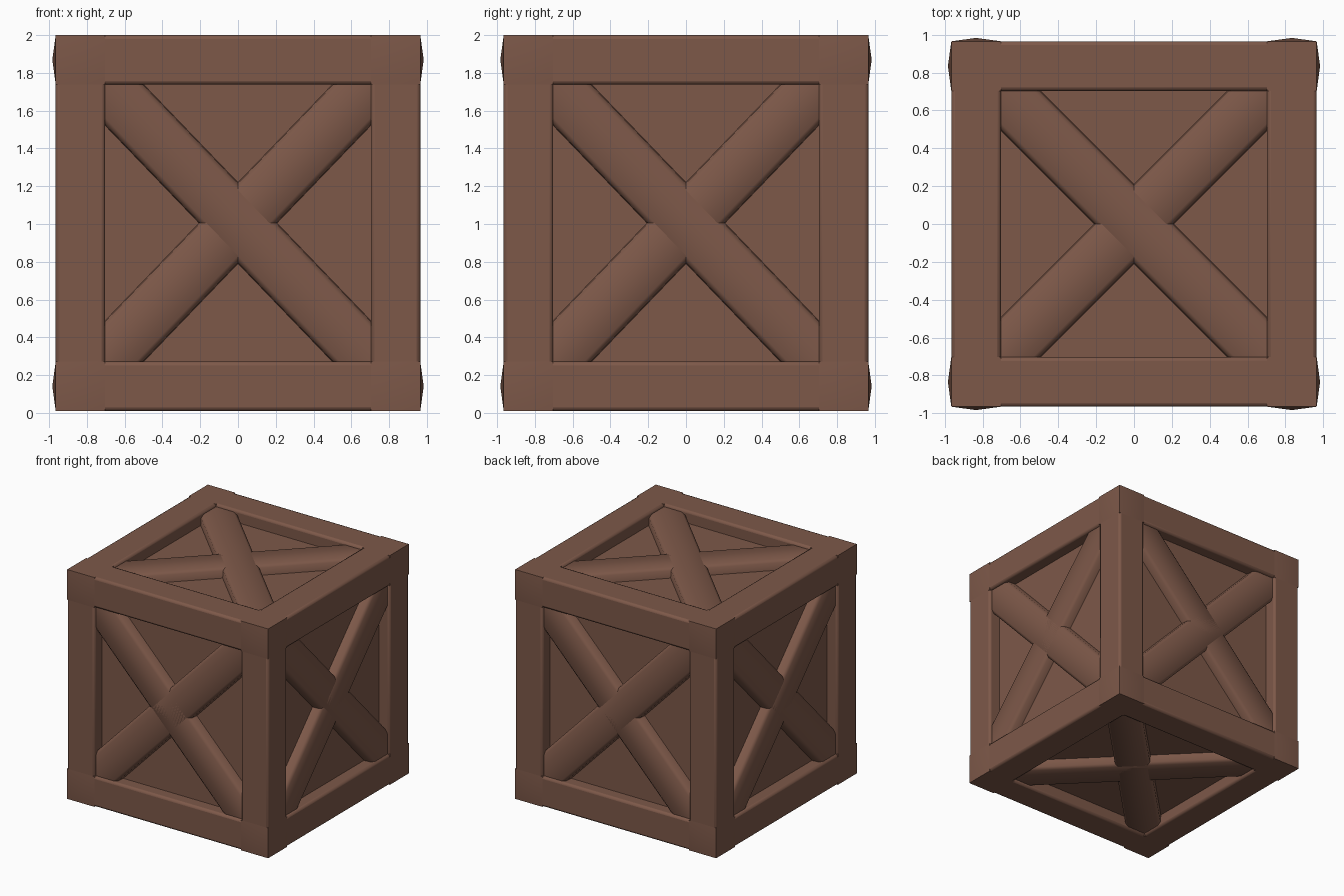
import bpy, bmesh, math
from mathutils import Matrix, Vector

if "Cube" in bpy.data.objects:
    bpy.data.objects.remove(bpy.data.objects["Cube"])

H = Vector((0.965, 0.965, 0.995))   # half size of the crate
CEN = Vector((0, 0, 1.005))
W = 0.262                           # frame beam width
PANEL, BRACE = 0.105, 0.022         # depth of panel and brace below the frame

wood = bpy.data.materials.new("brown wood")
wood.diffuse_color = (0.205, 0.098, 0.066, 1)
wood.use_nodes = True
wood.node_tree.nodes["Principled BSDF"].inputs["Base Color"].default_value = wood.diffuse_color


def finish(bm, name, bevel=0.0):
    bmesh.ops.recalc_face_normals(bm, faces=bm.faces)
    me = bpy.data.meshes.new(name)
    bm.to_mesh(me)
    bm.free()
    ob = bpy.data.objects.new(name, me)
    bpy.context.collection.objects.link(ob)
    me.materials.append(wood)
    if bevel:
        m = ob.modifiers.new("soft edges", 'BEVEL')
        m.width, m.segments = bevel, 2
    bpy.ops.object.select_all(action='DESELECT')
    ob.select_set(True)
    bpy.context.view_layer.objects.active = ob
    bpy.ops.object.shade_smooth_by_angle(angle=math.radians(50))
    return ob


def box(name, centre, half, bevel=0.0):
    bm = bmesh.new()
    bmesh.ops.create_cube(bm, size=2)
    for v in bm.verts:
        v.co = Vector(centre) + Vector([v.co[i] * half[i] for i in range(3)])
    return finish(bm, name, bevel)


# recessed panels: one inner box
box("panels", CEN, H - Vector((PANEL,) * 3))

# twelve frame beams, four along each axis
for axis in range(3):
    a, b = [i for i in range(3) if i != axis]
    for sa in (-1, 1):
        for sb in (-1, 1):
            half = Vector((W / 2,) * 3)
            half[axis] = H[axis] - 0.004
            c = CEN.copy()
            c[a] += sa * (H[a] - W / 2)
            c[b] += sb * (H[b] - W / 2)
            box("frame_beam", c, half, 0.02)

# corner blocks whose side faces bulge to a shallow point
for sx in (-1, 1):
    for sy in (-1, 1):
        for sz in (-1, 1):
            s = (sx, sy, sz)
            bm = bmesh.new()
            bmesh.ops.create_cube(bm, size=W)
            bm.normal_update()
            sides = [f for f in bm.faces
                     if abs(f.normal.z) < 0.5 and f.normal.dot(Vector(s)) > 0]
            bmesh.ops.poke(bm, faces=sides, offset=0.018)
            off = Vector([s[i] * (H[i] - W / 2) for i in range(3)])
            bmesh.ops.translate(bm, verts=bm.verts, vec=CEN + off)
            finish(bm, "corner_block")

# crossed diagonal braces on all six faces
PROFILE = ((-0.15, PANEL + 0.02), (-0.145, BRACE + 0.02), (-0.12, BRACE),
           (0.12, BRACE), (0.145, BRACE + 0.02), (0.15, PANEL + 0.02))
for axis in range(3):
    a, b = [i for i in range(3) if i != axis]
    for side in (-1, 1):
        for diag in (-1, 1):
            along = Vector((0, 0, 0))
            along[a] = H[a] - W + 0.06
            along[b] = diag * (H[b] - W + 0.06)
            out = Vector((0, 0, 0))
            out[axis] = side
            across = out.cross(along).normalized()
            bm = bmesh.new()
            rings = [[bm.verts.new(CEN + along * end + across * w
                                   + out * (H[axis] - d)) for w, d in PROFILE]
                     for end in (-1, 1)]
            n = len(PROFILE)
            for i in range(n):
                j = (i + 1) % n
                bm.faces.new((rings[0][i], rings[0][j], rings[1][j], rings[1][i]))
            bm.faces.new(rings[0])
            bm.faces.new(rings[1])
            finish(bm, "cross_brace")
